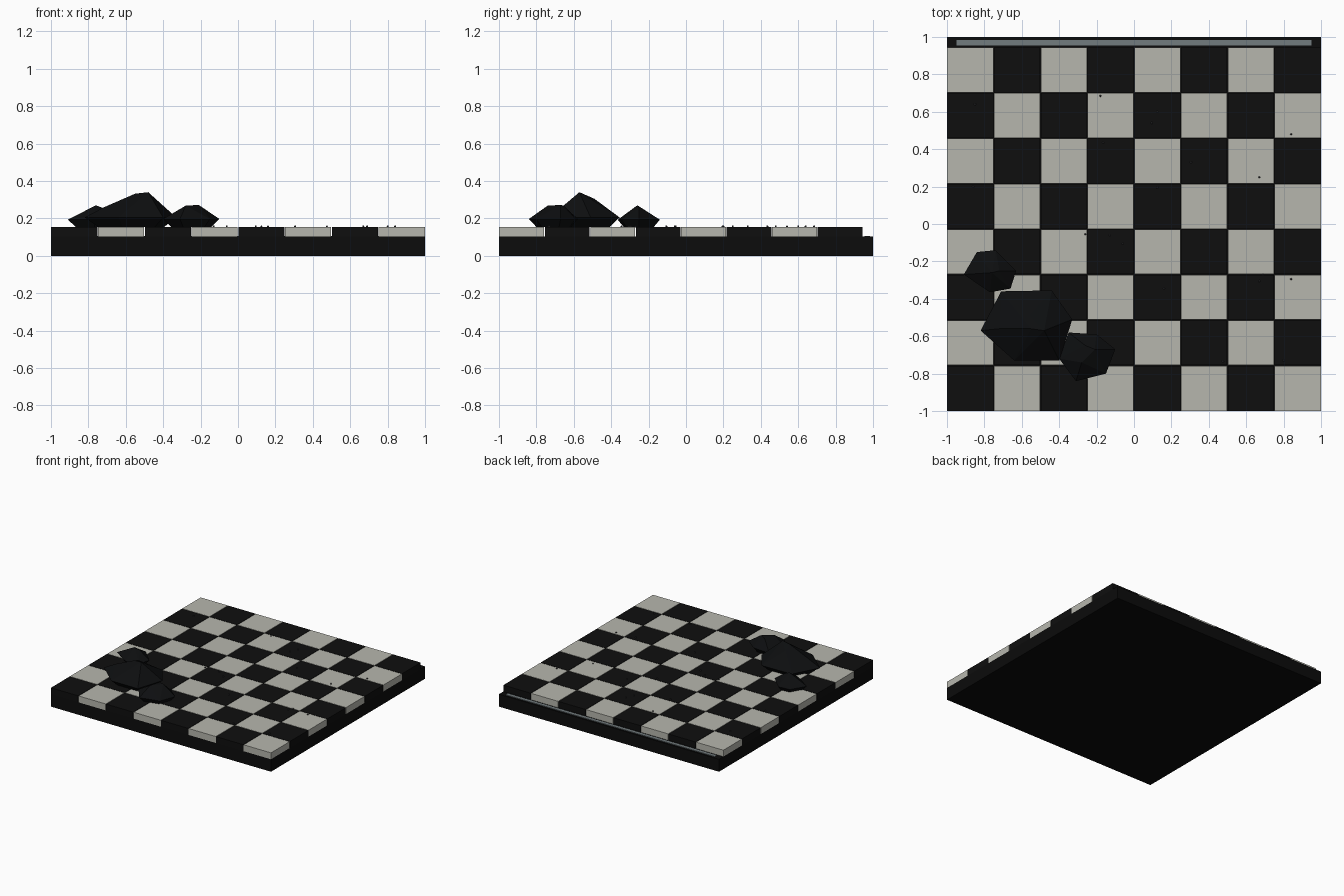
import bpy, bmesh
from mathutils import Vector

if "Cube" in bpy.data.objects:
    bpy.data.objects.remove(bpy.data.objects["Cube"])


def material(name, rgb):
    m = bpy.data.materials.new(name)
    m.diffuse_color = (*rgb, 1)
    m.use_nodes = True
    m.node_tree.nodes["Principled BSDF"].inputs["Base Color"].default_value = m.diffuse_color
    return m


BASE = material("base black", (0.0035, 0.0035, 0.0035))
DARK = material("dark tile", (0.0045, 0.0045, 0.0045))
LIGHT = material("light tile", (0.47, 0.47, 0.42))
ROCK = material("rock black", (0.004, 0.0045, 0.005))
STEEL = material("strip grey", (0.17, 0.20, 0.21))
SPECK = material("speck grey", (0.04, 0.04, 0.045))

BASE_TOP, TILE_TOP = 0.102, 0.155


def finish(name, bm, mat):
    bmesh.ops.recalc_face_normals(bm, faces=bm.faces)
    me = bpy.data.meshes.new(name)
    bm.to_mesh(me)
    bm.free()
    me.materials.append(mat)
    ob = bpy.data.objects.new(name, me)
    bpy.context.collection.objects.link(ob)
    return ob


def add_box(bm, lo, hi):
    lo, hi = Vector(lo), Vector(hi)
    verts = bmesh.ops.create_cube(bm, size=1)["verts"]
    for v in verts:
        v.co = Vector([(lo[i] + hi[i]) / 2 + v.co[i] * (hi[i] - lo[i]) for i in range(3)])


def box(name, lo, hi, mat):
    bm = bmesh.new()
    add_box(bm, lo, hi)
    return finish(name, bm, mat)


# Base slab and the strip along its back ledge
box("base", (-1, -1, 0), (1, 1, BASE_TOP), BASE)
box("back_strip", (-0.95, 0.955, BASE_TOP - 0.003), (0.95, 0.985, BASE_TOP + 0.005), STEEL)

# Checkered tiles with narrow gaps
PX, PY, GAP = 0.25, 1.945 / 8, 0.002
for parity, name, mat in ((0, "dark_tiles", DARK), (1, "light_tiles", LIGHT)):
    bm = bmesh.new()
    for i in range(8):
        for j in range(8):
            if (i + j) % 2 == parity:
                x, y = -1 + i * PX, -1 + j * PY
                gx0, gx1 = GAP * (i > 0), GAP * (i < 7)
                gy0 = GAP * (j > 0)
                add_box(bm, (x + gx0, y + gy0, BASE_TOP),
                        (x + PX - gx1, y + PY - GAP, TILE_TOP))
    finish(name, bm, mat)


# Rocks: faceted lumps, widest a little above the ground
def rock(name, outline, peaks, waist):
    bm = bmesh.new()
    cx = sum(p[0] for p in outline) / len(outline)
    cy = sum(p[1] for p in outline) / len(outline)
    for x, y in outline:
        bm.verts.new((x, y, waist))
        bm.verts.new((cx + (x - cx) * 0.72, cy + (y - cy) * 0.72, TILE_TOP))
    for p in peaks:
        bm.verts.new(p)
    bmesh.ops.convex_hull(bm, input=bm.verts)
    return finish(name, bm, ROCK)


rock("large_rock",
     [(-0.82, -0.57), (-0.71, -0.36), (-0.44, -0.355), (-0.33, -0.51),
      (-0.40, -0.73), (-0.64, -0.73)],
     [(-0.48, -0.57, 0.34), (-0.55, -0.56, 0.332), (-0.56, -0.49, 0.305),
      (-0.72, -0.56, 0.258)], 0.205)
rock("left_rock",
     [(-0.91, -0.27), (-0.84, -0.15), (-0.74, -0.14), (-0.63, -0.25),
      (-0.66, -0.345), (-0.77, -0.365)],
     [(-0.76, -0.26, 0.27), (-0.72, -0.25, 0.255)], 0.193)
rock("right_rock",
     [(-0.10, -0.67), (-0.15, -0.80), (-0.31, -0.84), (-0.40, -0.72),
      (-0.35, -0.58), (-0.20, -0.59)],
     [(-0.28, -0.74, 0.268), (-0.21, -0.67, 0.272), (-0.26, -0.65, 0.266)], 0.197)

# Scattered specks of grit
SPOTS = [(-0.85, 0.64), (-0.18, 0.685), (0.125, 0.60), (0.095, 0.54), (-0.165, 0.435),
         (0.305, 0.33), (0.84, 0.48), (0.67, 0.25), (-0.86, 0.20), (0.125, 0.195),
         (-0.26, -0.055), (-0.13, -0.06), (-0.06, -0.105), (0.16, -0.345),
         (0.69, -0.27), (0.67, -0.305), (0.84, -0.295), (0.475, -0.735), (0.80, -0.73)]
bm = bmesh.new()
for x, y in SPOTS:
    made = bmesh.ops.create_icosphere(bm, subdivisions=1, radius=0.006)
    bmesh.ops.translate(bm, verts=made["verts"], vec=(x, y, TILE_TOP + 0.002))
finish("grit_specks", bm, SPECK)
